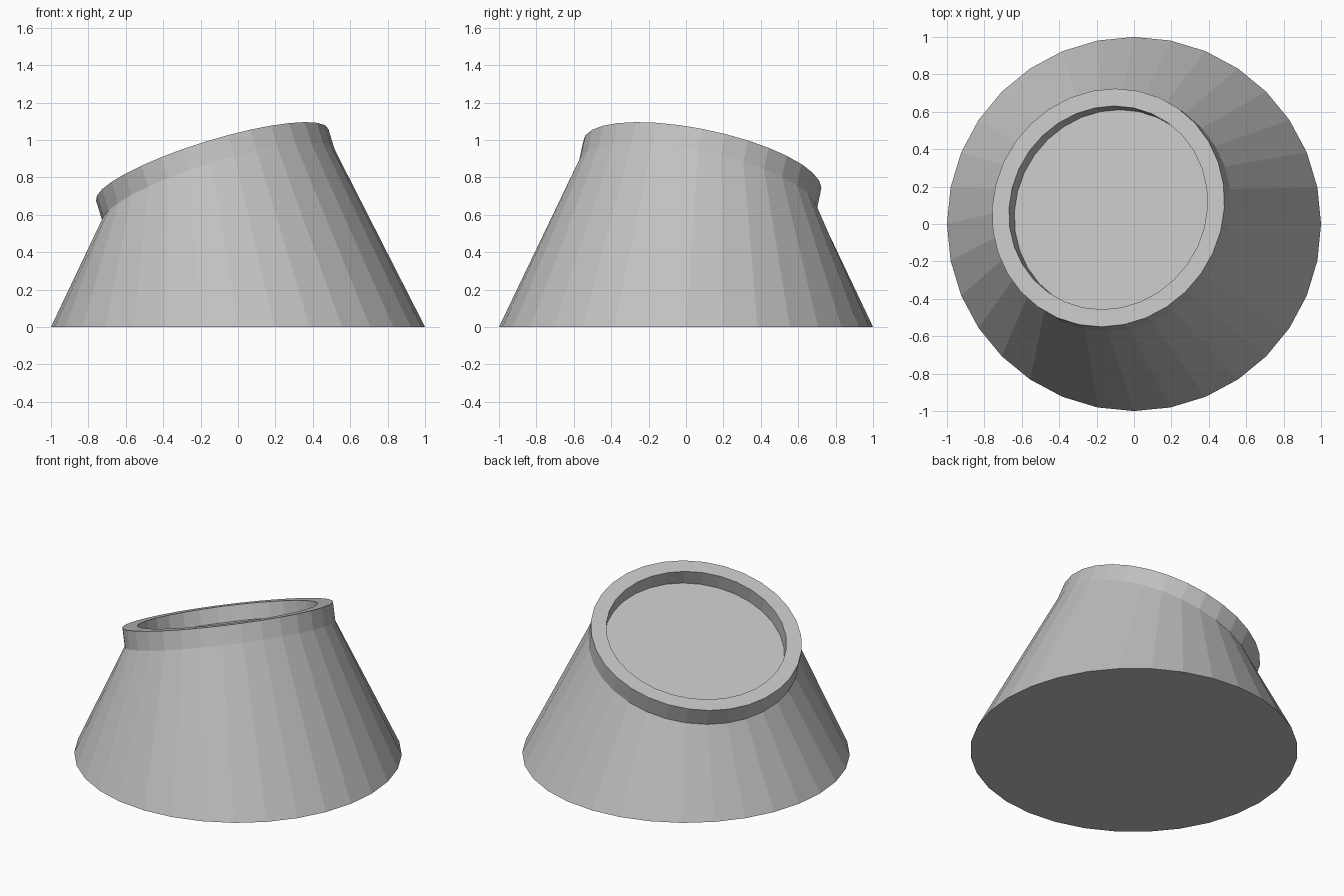
import bpy
import bmesh
import math
from mathutils import Euler, Vector

cube = bpy.data.objects.get("Cube")
if cube:
    bpy.data.objects.remove(cube, do_unlink=True)

SIDES = 32
TILT = Euler((-0.2, -0.3, 0)).to_matrix()
RIM_CENTRE = Vector((-0.138, 0.087, 0.867))

grey = bpy.data.materials.new("light_grey")
grey.use_nodes = True
colour = (0.53, 0.53, 0.53, 1)
grey.diffuse_color = colour
grey.node_tree.nodes["Principled BSDF"].inputs["Base Color"].default_value = colour


def circle(bm, radius, place):
    """Add a ring of vertices, each moved by the given function."""
    angles = [2 * math.pi * i / SIDES for i in range(SIDES)]
    return [bm.verts.new(place(Vector((radius * math.cos(a), radius * math.sin(a), 0))))
            for a in angles]


def tilted(depth):
    """Place points on the tilted plane, sunk below the rim by depth."""
    return lambda p: RIM_CENTRE + TILT @ (p - Vector((0, 0, depth)))


def loft(name, sections):
    """Join successive rings into a closed, flat-faced solid."""
    bm = bmesh.new()
    rings = [circle(bm, radius, place) for radius, place in sections]
    for low, high in zip(rings, rings[1:]):
        for i in range(SIDES):
            j = (i + 1) % SIDES
            bm.faces.new((low[i], low[j], high[j], high[i]))
    bm.faces.new(rings[0][::-1])
    bm.faces.new(rings[-1])
    mesh = bpy.data.meshes.new(name)
    bm.to_mesh(mesh)
    bm.free()
    mesh.materials.append(grey)
    obj = bpy.data.objects.new(name, mesh)
    bpy.context.collection.objects.link(obj)
    return obj


# Flared base, tilted collar, flat rim and the shallow recess inside it
loft("tilted_pedestal", [
    (1.0, lambda p: p),
    (0.65, tilted(0.12)),
    (0.65, tilted(0)),
    (0.555, tilted(0)),
    (0.555, tilted(0.1)),
])
